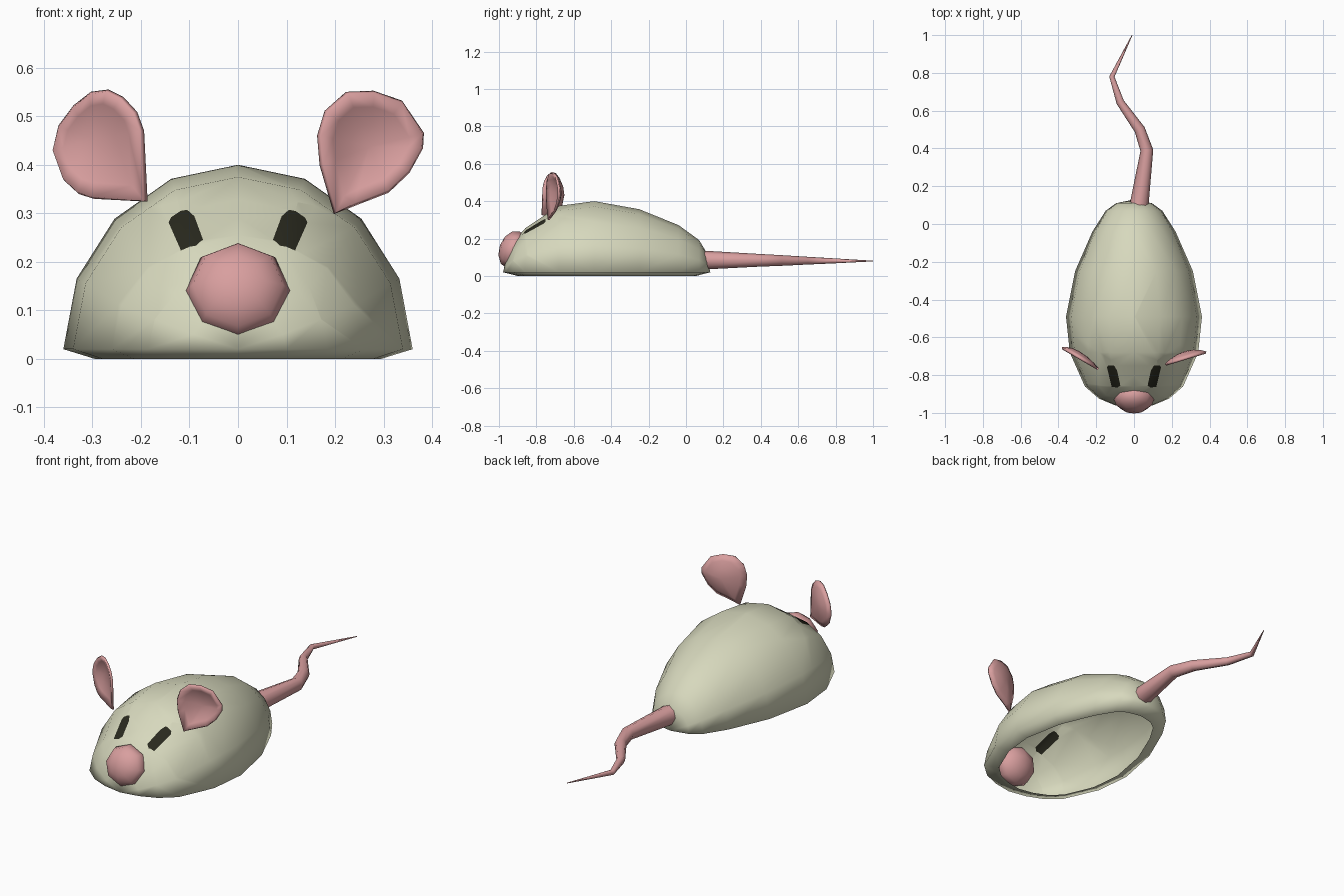
import bpy, bmesh, math
from mathutils import Vector

if "Cube" in bpy.data.objects:
    bpy.data.objects.remove(bpy.data.objects["Cube"])


def material(name, rgb):
    m = bpy.data.materials.new(name)
    m.diffuse_color = (*rgb, 1)
    m.use_nodes = True
    m.node_tree.nodes["Principled BSDF"].inputs["Base Color"].default_value = m.diffuse_color
    return m


GREY = material("pale_grey", (0.68, 0.69, 0.51))
PINK = material("pink", (0.69, 0.345, 0.345))
DARK = material("eye_dark", (0.022, 0.022, 0.013))


def finish(name, bm, *mats):
    mesh = bpy.data.meshes.new(name)
    for f in bm.faces:
        f.smooth = True
    bm.to_mesh(mesh)
    bm.free()
    for m in mats:
        mesh.materials.append(m)
    ob = bpy.data.objects.new(name, mesh)
    bpy.context.collection.objects.link(ob)
    return ob


def cut_eye(bm, outline):
    """Cut a convex outline (seen from above) into the shell and colour it."""
    for f in bm.faces:
        c = f.calc_center_median()
        if c.z > 0.1 and c.y < -0.5 and f.material_index == 0:
            f.material_index = 2
    mid = sum((Vector(p) for p in outline), Vector((0, 0))) / len(outline)
    for a, b in zip(outline, outline[1:] + outline[:1]):
        no = Vector((b[1] - a[1], a[0] - b[0], 0)).normalized()
        co = Vector((*a, 0))
        if (Vector((*mid, 0)) - co).dot(no) > 0:
            no = -no
        faces = [f for f in bm.faces if f.material_index == 2]
        geom = set(faces)
        for f in faces:
            geom.update(f.edges)
            geom.update(f.verts)
        bmesh.ops.bisect_plane(bm, geom=list(geom), plane_co=co, plane_no=no, dist=1e-5)
        for f in bm.faces:
            if f.material_index == 2 and (f.calc_center_median() - co).dot(no) > 0:
                f.material_index = 0
    for f in bm.faces:
        if f.material_index == 2:
            f.material_index = 1


# Body: hollow half-elliptical shell, sections as (y, half width, top height)
SECTIONS = [(-0.96, 0.10, 0.10), (-0.925, 0.185, 0.18), (-0.86, 0.26, 0.255),
            (-0.68, 0.34, 0.375), (-0.49, 0.36, 0.40), (-0.25, 0.312, 0.357),
            (-0.04, 0.22, 0.272), (0.07, 0.15, 0.192), (0.11, 0.095, 0.125)]
BASE = 0.02
bm = bmesh.new()
rings = []
for y, w, h in SECTIONS:
    rings.append([bm.verts.new((w * math.cos(math.pi * i / 8), y,
                                BASE + (h - BASE) * math.sin(math.pi * i / 8)))
                  for i in range(9)])
front = bm.verts.new((0, -0.978, BASE))
back = bm.verts.new((0, 0.13, BASE))
for i in range(8):
    bm.faces.new((front, rings[0][i], rings[0][i + 1]))
    bm.faces.new((back, rings[-1][i + 1], rings[-1][i]))
    for a, b in zip(rings, rings[1:]):
        bm.faces.new((a[i], b[i], b[i + 1], a[i + 1]))
# Lip turned inwards under the body
edge = [e for e in bm.edges if e.is_boundary]
new = bmesh.ops.extrude_edge_only(bm, edges=edge)["geom"]
for v in new:
    if isinstance(v, bmesh.types.BMVert):
        v.co = (v.co.x * 0.82, -0.42 + (v.co.y + 0.42) * 0.86, 0)
bmesh.ops.recalc_face_normals(bm, faces=bm.faces)
# Eyes: slanted patches cut into the shell
EYE = [(0.072, -0.855), (0.088, -0.866), (0.118, -0.862), (0.143, -0.76),
       (0.138, -0.75), (0.105, -0.75), (0.09, -0.775)]
for side in (-1, 1):
    cut_eye(bm, [(side * x, y) for x, y in EYE])
finish("body", bm, GREY, DARK)

# Nose: squashed eight-sided ball, tilted back
bm = bmesh.new()
bmesh.ops.create_uvsphere(bm, u_segments=8, v_segments=6, radius=1)
nose = finish("nose", bm, PINK)
nose.location = (0, -0.925, 0.14)
nose.rotation_euler = (math.radians(70), 0, 0)
nose.scale = (0.108, 0.105, 0.074)

# Tail: tapering eight-sided tube along a bent path
PATH = [(0.027, 0.10, 0.085, 0.05), (0.068, 0.39, 0.084, 0.034),
        (0.03, 0.50, 0.083, 0.029), (-0.073, 0.645, 0.082, 0.021),
        (-0.117, 0.78, 0.081, 0.014), (-0.01, 1.0, 0.08, 0.002)]
curve = bpy.data.curves.new("tail", "CURVE")
curve.dimensions = "3D"
curve.bevel_depth = 1
curve.bevel_resolution = 2
curve.use_fill_caps = True
spline = curve.splines.new("POLY")
spline.points.add(len(PATH) - 1)
for p, (x, y, z, r) in zip(spline.points, PATH):
    p.co = (x, y, z, 1)
    p.radius = r
spline.use_smooth = True
curve.materials.append(PINK)
tail = bpy.data.objects.new("tail", curve)
bpy.context.collection.objects.link(tail)
bpy.context.view_layer.objects.active = tail
tail.select_set(True)
bpy.ops.object.convert(target="MESH")
bpy.ops.object.shade_smooth()


# Ears: cupped leaf shapes from a front outline, swept back outwards
def ear(name, outline, y0, slope, depth):
    bm = bmesh.new()
    n = len(outline)
    bx = abs(outline[0][0])
    cx = sum(p[0] for p in outline) / n
    cz = sum(p[1] for p in outline) / n
    loops = []

    def point(x, z, s):
        x, z = cx + (x - cx) * s, cz + (z - cz) * s
        return bm.verts.new((x, y0 + slope * (abs(x) - bx) + depth * (1 - s * s), z))

    for s in (1, 0.75, 0.4):
        loops.append([point(x, z, s) for x, z in outline])
    mid = point(cx, cz, 0)
    for i in range(n):
        j = (i + 1) % n
        for a, b in zip(loops, loops[1:]):
            bm.faces.new((a[i], a[j], b[j], b[i]))
        bm.faces.new((loops[-1][i], loops[-1][j], mid))
    bmesh.ops.recalc_face_normals(bm, faces=bm.faces)
    ob = finish(name, bm, PINK)
    mod = ob.modifiers.new("thickness", "SOLIDIFY")
    mod.thickness = 0.012
    mod.offset = 0


ear("ear_right", [(0.20, 0.30), (0.172, 0.40), (0.167, 0.46), (0.182, 0.51),
                  (0.225, 0.548), (0.28, 0.55), (0.338, 0.53), (0.382, 0.465),
                  (0.38, 0.435), (0.352, 0.385), (0.31, 0.345), (0.24, 0.318)],
    -0.735, 0.30, 0.035)
ear("ear_left", [(-0.19, 0.325), (-0.198, 0.47), (-0.212, 0.508), (-0.24, 0.538),
                 (-0.27, 0.553), (-0.305, 0.548), (-0.34, 0.52), (-0.37, 0.48),
                 (-0.382, 0.43), (-0.36, 0.37), (-0.33, 0.342), (-0.30, 0.332)],
    -0.768, 0.58, 0.03)
